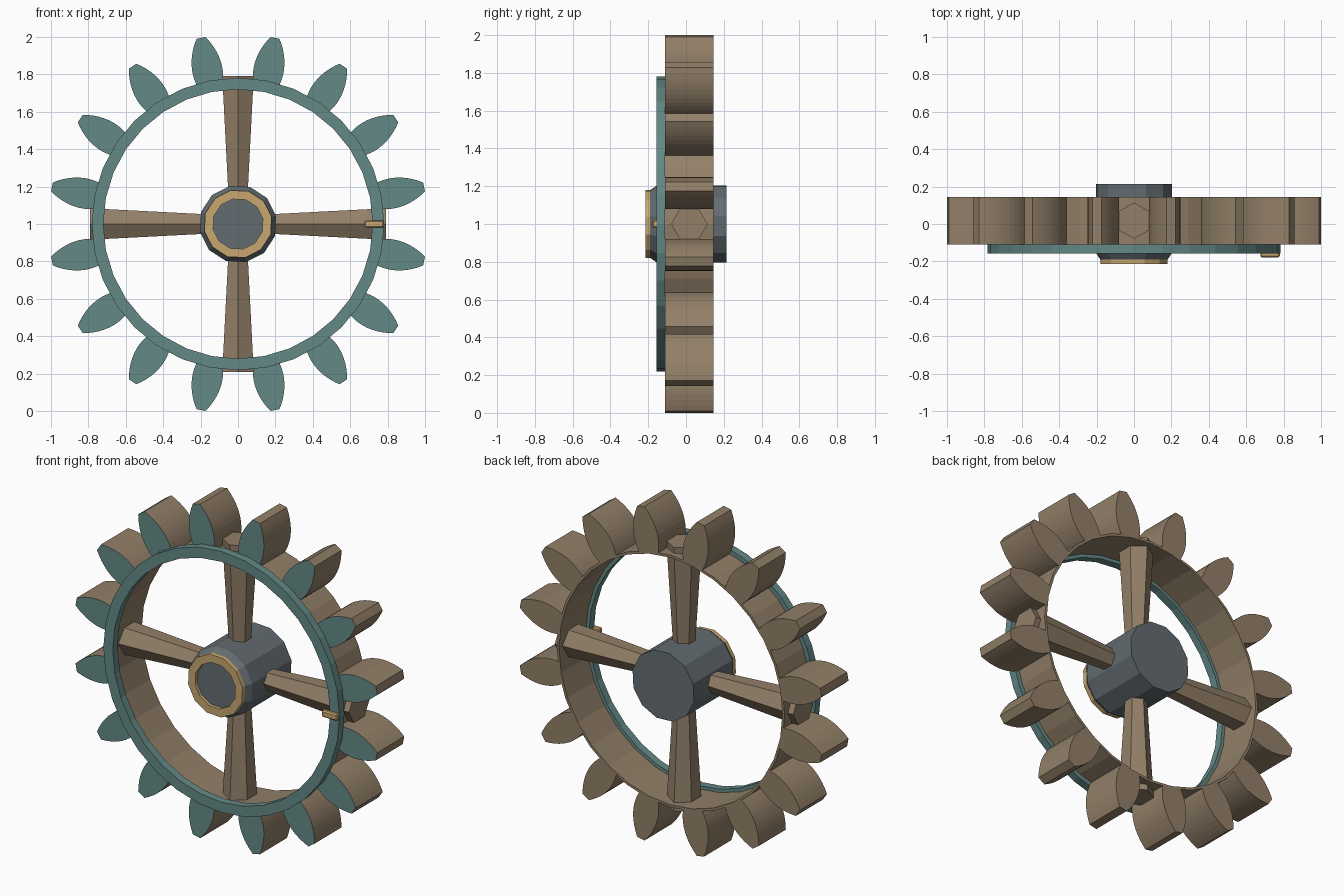
import bpy, bmesh, math
from mathutils import Matrix, Vector

cube = bpy.data.objects.get("Cube")
if cube:
    bpy.data.objects.remove(cube, do_unlink=True)


def material(name, r, g, b):
    m = bpy.data.materials.new(name)
    m.use_nodes = True
    m.diffuse_color = (r, g, b, 1)
    m.node_tree.nodes["Principled BSDF"].inputs["Base Color"].default_value = (r, g, b, 1)
    return m


wood = material("wood brown", 0.29, 0.215, 0.14)
teal = material("painted teal", 0.125, 0.25, 0.24)
iron = material("grey iron", 0.125, 0.15, 0.165)
brass = material("brass", 0.58, 0.39, 0.16)
CENTRE = Matrix.Translation((0, 0, 1))


def finish(name, bm, mats, matrix=CENTRE):
    bmesh.ops.recalc_face_normals(bm, faces=bm.faces)
    mesh = bpy.data.meshes.new(name)
    bm.to_mesh(mesh)
    bm.free()
    for m in mats:
        mesh.materials.append(m)
    ob = bpy.data.objects.new(name, mesh)
    ob.matrix_world = matrix
    bpy.context.collection.objects.link(ob)
    return ob


def lathe(name, profile, sides, mat, start=0.0, hollow=False, matrix=CENTRE):
    """Turn (radius, y) points about the y axis; hollow profiles close on themselves."""
    bm = bmesh.new()
    loops = []
    for r, y in profile:
        angles = [start + math.tau * i / sides for i in range(sides)]
        loops.append([bm.verts.new((r * math.cos(a), y, r * math.sin(a))) for a in angles])
    pairs = list(zip(loops, loops[1:]))
    if hollow:
        pairs.append((loops[-1], loops[0]))
    else:
        bm.faces.new(loops[0])
        bm.faces.new(loops[-1])
    for a, b in pairs:
        for i in range(sides):
            j = (i + 1) % sides
            bm.faces.new((a[i], a[j], b[j], b[i]))
    return finish(name, bm, [mat], matrix)


def tube(inner, outer, front, back):
    return [(inner, front), (outer, front), (outer, back), (inner, back)]


FRONT, BACK = -0.11, 0.145

# Rim and the painted ring on its front
lathe("rim", tube(0.74, 0.755, FRONT, BACK), 32, wood, hollow=True)
lathe("front_ring", tube(0.72, 0.782, -0.157, FRONT), 32, teal, hollow=True)

# Leaf-shaped teeth with painted front faces
bm = bmesh.new()
steps = 10
side = []
for i in range(steps + 1):
    r = 0.745 + (1.0144 - 0.745) * i / steps
    side.append((0.081 - 1.85 * (r - 0.84) ** 2, r))
outline = side + [(-w, r) for w, r in reversed(side)]
for k in range(16):
    turn = Matrix.Rotation(math.tau * (k + 0.5) / 16, 3, 'Y')
    face = bm.faces.new([bm.verts.new(turn @ Vector((w, FRONT, r))) for w, r in outline])
    out = bmesh.ops.extrude_face_region(bm, geom=[face], use_keep_orig=True)
    moved = [v for v in out["geom"] if isinstance(v, bmesh.types.BMVert)]
    bmesh.ops.translate(bm, verts=moved, vec=(0, BACK - FRONT, 0))
for f in bm.faces:
    f.normal_update()
    at_front = all(v.co.y < FRONT + 0.001 for v in f.verts)
    f.material_index = 1 if at_front else 0
finish("teeth", bm, [wood, teal])

# Four tapered six-sided spokes, running through the rim
for k, label in enumerate(("top", "left", "bottom", "right")):
    m = (Matrix.Translation((0, 0.018, 1)) @ Matrix.Rotation(k * math.pi / 2, 4, 'Y')
         @ Matrix.Rotation(math.pi / 2, 4, 'X'))
    lathe("spoke_" + label, [(0.056, 0.1), (0.097, 0.79)], 6, wood,
          start=math.pi / 2, matrix=m)

# Hub with chamfered front and brass collar
tilt = math.radians(12)
lathe("hub", [(0.18, -0.195), (0.208, -0.155), (0.208, 0.215)], 12, iron, start=tilt)
lathe("hub_collar", tube(0.136, 0.184, -0.215, -0.19), 12, brass, start=tilt, hollow=True)

# Small brass marker peg on the front ring
bm = bmesh.new()
bmesh.ops.create_cube(bm, size=1)
bmesh.ops.scale(bm, vec=(0.104, 0.03, 0.04), verts=bm.verts)
bmesh.ops.bevel(bm, geom=bm.edges[:], offset=0.007, segments=1, affect='EDGES')
finish("marker_peg", bm, [brass], Matrix.Translation((0.728, -0.163, 1)))
